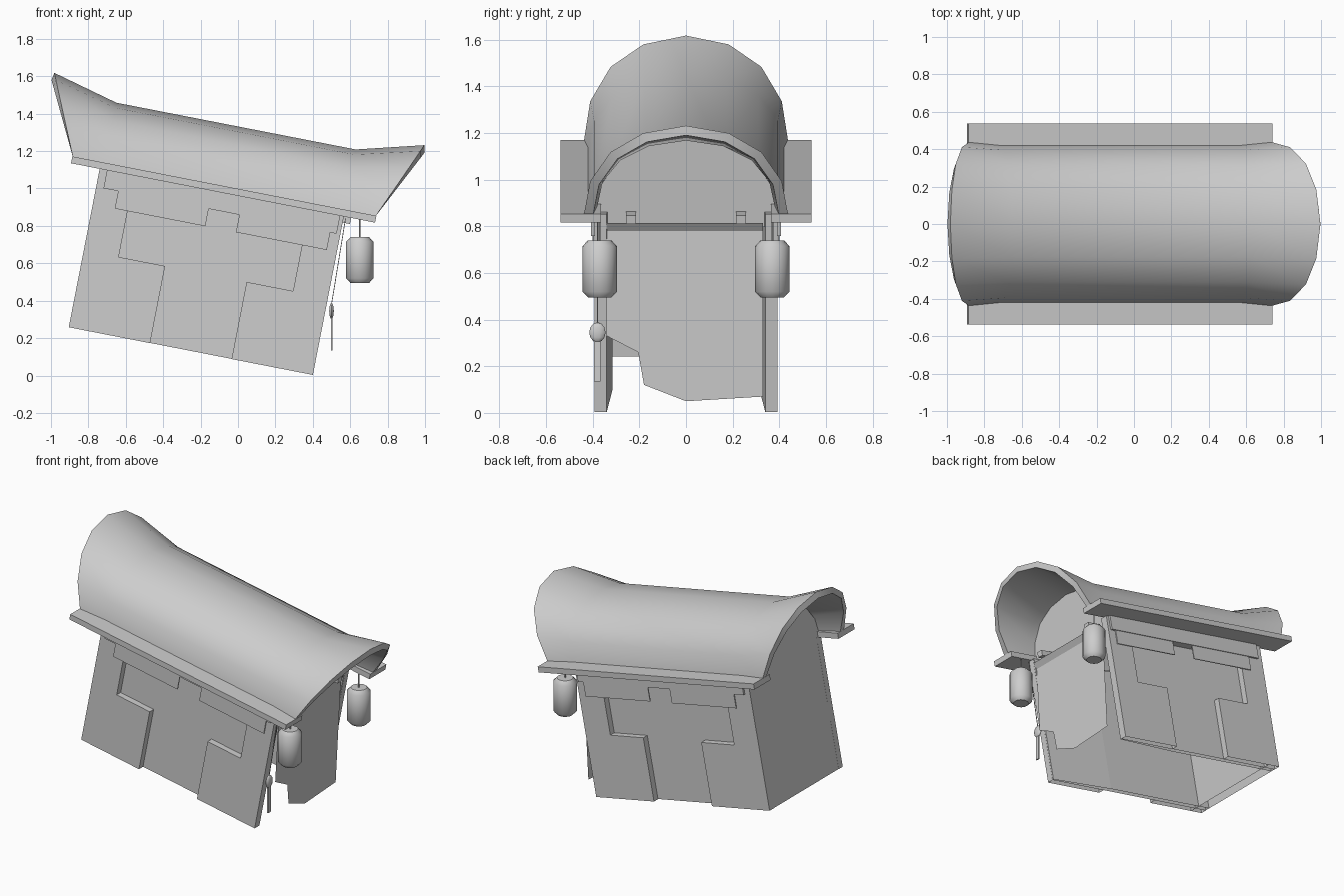
import bpy, bmesh, math
from mathutils import Matrix

cube = bpy.data.objects.get("Cube")
if cube:
    bpy.data.objects.remove(cube, do_unlink=True)

grey = bpy.data.materials.new("plain_grey")
grey.use_nodes = True
grey.diffuse_color = (0.61, 0.61, 0.61, 1)
grey.node_tree.nodes["Principled BSDF"].inputs["Base Color"].default_value = (0.61, 0.61, 0.61, 1)

# The whole building leans along its length
LEAN = Matrix.Translation((-0.905, 0, 0.258)) @ Matrix.Rotation(math.radians(11.05), 4, 'Y')
LENGTH, TOP, MID = 1.33, 0.865, 0.672


def finish(name, bm, leaning=True, smooth=False):
    bmesh.ops.recalc_face_normals(bm, faces=bm.faces[:])
    mesh = bpy.data.meshes.new(name)
    bm.to_mesh(mesh)
    bm.free()
    mesh.materials.append(grey)
    ob = bpy.data.objects.new(name, mesh)
    bpy.context.collection.objects.link(ob)
    if leaning:
        ob.matrix_world = LEAN
    if smooth:
        bpy.ops.object.select_all(action='DESELECT')
        ob.select_set(True)
        bpy.context.view_layer.objects.active = ob
        bpy.ops.object.shade_smooth_by_angle(angle=math.radians(45))


PLACE = {'x': lambda p, d: (d, p[0], p[1]),
         'y': lambda p, d: (p[0], d, p[1]),
         'z': lambda p, d: (p[0], p[1], d)}


def prism(name, pts, axis, lo, hi, leaning=True, hollow=False):
    """Extrude a flat outline along an axis; hollow leaves out the faces on the ground."""
    bm = bmesh.new()
    a, b = ([bm.verts.new(PLACE[axis](p, d)) for p in pts] for d in (lo, hi))
    bm.faces.new(a)
    bm.faces.new(b[::-1])
    for i in range(len(pts)):
        j = (i + 1) % len(pts)
        bm.faces.new((a[i], b[i], b[j], a[j]))
    bmesh.ops.recalc_face_normals(bm, faces=bm.faces[:])
    if hollow:
        ground = [f for f in bm.faces if all(v.co.z < 0.01 for v in f.verts)]
        bmesh.ops.delete(bm, geom=ground, context='FACES_ONLY')
    finish(name, bm, leaning)


def box(name, x0, x1, y0, y1, z0, z1, leaning=True):
    prism(name, [(x0, z0), (x1, z0), (x1, z1), (x0, z1)], 'y', min(y0, y1), max(y0, y1), leaning)


def lathe(name, profile, centre, sides):
    """Stack of rings around a vertical axis, closed at both ends."""
    bm = bmesh.new()
    rings = []
    for r, z in profile:
        rings.append([bm.verts.new((centre[0] + r * math.cos(2 * math.pi * i / sides),
                                    centre[1] + r * math.sin(2 * math.pi * i / sides), z))
                      for i in range(sides)])
    for a, b in zip(rings, rings[1:]):
        for i in range(sides):
            j = (i + 1) % sides
            bm.faces.new((a[i], a[j], b[j], b[i]))
    bm.faces.new(rings[0])
    bm.faces.new(rings[-1])
    finish(name, bm, False, True)


# Half arch steps as (width fraction, height fraction)
half = [(1, 0), (0.94, 0.37), (0.74, 0.7), (0.42, 0.915), (0, 1)]
arch = half + [(-y, h) for y, h in half[-2::-1]]


# Barrel roof shell, flared at both ends
def roof_ring(bm, side, base, apex, width, height):
    outer = [(MID + side * (base + (apex - base) * h), width * y, 0.9 + height * h) for y, h in arch]
    w, t = width - 0.04, height - 0.04
    inner = [(MID + side * (base + (apex + 0.008 - base) * h), w * y, 0.9 + t * h) for y, h in arch]
    return [bm.verts.new(p) for p in outer + inner[::-1]]


bm = bmesh.new()
rim = (0.826, 1.008, 0.437, 0.42)
mid = (0.652, 0.652, 0.42, 0.327)
rings = [roof_ring(bm, s, *shape) for s, shape in ((-1, rim), (-1, mid), (1, mid), (1, rim))]
n = len(rings[0])
for a, b in zip(rings, rings[1:]):
    for i in range(n):
        j = (i + 1) % n
        bm.faces.new((a[i], a[j], b[j], b[i]))
for ring in (rings[0], rings[-1]):
    for i in range(len(arch) - 1):
        bm.faces.new((ring[i], ring[i + 1], ring[n - 2 - i], ring[n - 1 - i]))
finish("roof_shell", bm, smooth=True)

# Long walls with stepped cladding, planks, beam and eave, on both sides
step = [(0, 0), (0.443, 0), (0.443, 0.42), (0.19, 0.42), (0.19, TOP), (0, TOP)]
plan = [(0.001, 0.35), (LENGTH - 0.001, 0.35), (LENGTH - 0.001, 0.34), (0.85, 0.316), (0.001, 0.316)]
for side, word in ((-1, "front"), (1, "back")):
    def strip(name, x0, x1, y0, y1, z0, z1):
        box(f"{word}_{name}", x0, x1, side * y0, side * y1, z0, z1)

    prism(f"{word}_wall", [(x, side * y) for x, y in plan], 'z', 0.001, TOP, hollow=True)
    lo, hi = sorted((side * 0.349, side * 0.393))
    prism(f"{word}_left_cladding", step, 'y', lo, hi, hollow=True)
    prism(f"{word}_right_cladding", [(LENGTH - x, z) for x, z in step], 'y', lo, hi, hollow=True)
    strip("left_plank", 0.12, 0.613, 0.395, 0.402, 0.67, 0.78)
    strip("right_plank", 0.78, 1.275, 0.395, 0.402, 0.67, 0.78)
    strip("beam", 0.04, 1.31, 0.34, 0.407, 0.765, TOP)
    strip("eave", -0.156, 1.5, 0.365, 0.538, 0.863, 0.9)
    strip("rafter_end", 1.25, 1.37, 0.215, 0.258, 0.83, 0.867)

    # Lantern hanging straight down from the eave
    spot = (0.651, side * 0.37)
    lathe(f"{word}_lantern", [(0.05, 0.495), (0.074, 0.52), (0.074, 0.715), (0.05, 0.74)], spot, 16)
    lathe(f"{word}_lantern_cord", [(0.005, 0.73), (0.005, 0.85)], spot, 6)

# Closed left end with its arched gable
gable = [(0.385 * y, TOP + 0.33 * h) for y, h in arch]
prism("left_end_wall", [(-0.392, 0.001), (0.392, 0.001)] + gable, 'x', 0.0005, 0.09, hollow=True)

# Right gable above the open end
prism("right_gable", [(-0.35, 0.8), (0.35, 0.8)] + gable, 'x', 1.25, 1.28)

# Ragged curtain hanging almost plumb in the open end, with a folded header
rag = [(-0.34, 0.33), (-0.205, 0.26), (-0.18, 0.12), (0, 0.05), (0.33, 0.07)]
bm = bmesh.new()
cloth = [bm.verts.new((0.5 + 0.055 * z, y, z)) for y, z in rag + [(0.33, 0.78), (-0.34, 0.78)]]
header = [bm.verts.new((0.57, y, 0.815)) for y in (-0.34, 0.33)]
bm.faces.new(cloth)
bm.faces.new((cloth[-2], header[1], header[0], cloth[-1]))
finish("curtain", bm, False)

# Charm with cord and paper tail beside the front corner
bm = bmesh.new()
bmesh.ops.create_uvsphere(bm, u_segments=10, v_segments=6, radius=1)
bmesh.ops.transform(bm, verts=bm.verts[:], matrix=Matrix.Translation((0.5, -0.38, 0.345))
                    @ Matrix.Diagonal((0.013, 0.035, 0.043, 1)))
finish("charm_bell", bm, False, True)
box("charm_tail", 0.496, 0.504, -0.394, -0.366, 0.135, 0.31, False)
prism("charm_cord", [(0.498, 0.38), (0.502, 0.38), (0.577, 0.84), (0.573, 0.84)],
      'y', -0.382, -0.378, False)
